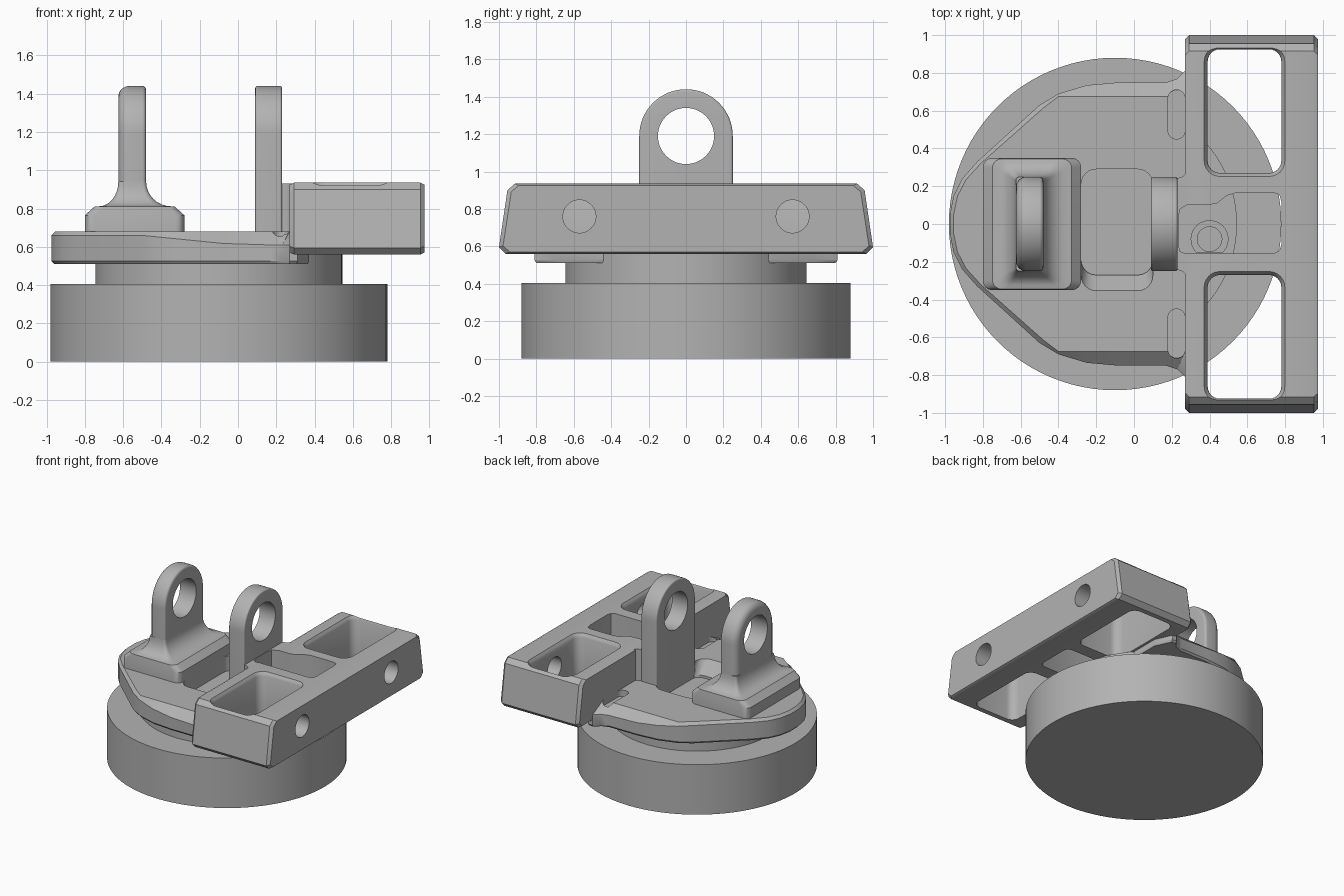
import bpy, bmesh
from math import sin, cos, pi, radians

if "Cube" in bpy.data.objects:
    bpy.data.objects.remove(bpy.data.objects["Cube"])

grey = bpy.data.materials.new("plain grey")
grey.use_nodes = True
GREY = (0.45, 0.45, 0.45, 1)
grey.diffuse_color = GREY
grey.node_tree.nodes["Principled BSDF"].inputs["Base Color"].default_value = GREY


def loft(name, rings):
    """Closed solid through a list of equal-length point rings."""
    bm = bmesh.new()
    loops = [[bm.verts.new(p) for p in ring] for ring in rings]
    n = len(loops[0])
    for a, b in zip(loops, loops[1:]):
        for i in range(n):
            j = (i + 1) % n
            bm.faces.new((a[i], a[j], b[j], b[i]))
    bm.faces.new(loops[0][::-1])
    bm.faces.new(loops[-1])
    bmesh.ops.recalc_face_normals(bm, faces=bm.faces)
    mesh = bpy.data.meshes.new(name)
    bm.to_mesh(mesh)
    bm.free()
    mesh.materials.append(grey)
    ob = bpy.data.objects.new(name, mesh)
    bpy.context.collection.objects.link(ob)
    return ob


def rounded(x0, x1, y0, y1, r, z, n=6):
    """Rounded rectangle ring at height z."""
    corners = [(x1 - r, y1 - r, 0), (x0 + r, y1 - r, 1), (x0 + r, y0 + r, 2), (x1 - r, y0 + r, 3)]
    return [(cx + r * cos((q + k / n) * pi / 2), cy + r * sin((q + k / n) * pi / 2), z)
            for cx, cy, q in corners for k in range(n + 1)]


def disc(name, x, y, r, z0, z1, n=96):
    return loft(name, [[(x + r * cos(2 * pi * k / n), y + r * sin(2 * pi * k / n), z)
                        for k in range(n)] for z in (z0, z1)])


def rod(name, y, z, r, x0, x1, n=48):
    """Cylinder lying along x."""
    return loft(name, [[(x, y + r * cos(2 * pi * k / n), z + r * sin(2 * pi * k / n))
                        for k in range(n)] for x in (x0, x1)])


def apply(ob, kind, **settings):
    m = ob.modifiers.new(kind.lower(), kind)
    for key, value in settings.items():
        setattr(m, key, value)
    bpy.context.view_layer.objects.active = ob
    bpy.ops.object.modifier_apply(modifier=m.name)


def cut(ob, *cutters):
    for c in cutters:
        apply(ob, 'BOOLEAN', operation='DIFFERENCE', solver='EXACT', object=c)
        bpy.data.objects.remove(c)


def smooth(ob):
    bpy.ops.object.select_all(action='DESELECT')
    ob.select_set(True)
    bpy.context.view_layer.objects.active = ob
    bpy.ops.object.shade_smooth_by_angle(angle=radians(30))


# Round base and neck
base = disc("base_disc", -0.1, 0, 0.88, 0, 0.405)
neck = disc("neck", -0.1, 0, 0.645, 0.4, 0.56)

# Centre pocket outline, shared by the block and the plate
def centre_pocket():
    out = [(0.27, -0.155), (0.74, -0.155), (0.77, -0.14), (0.78, -0.11), (0.78, 0.12),
           (0.77, 0.155), (0.74, 0.165), (0.54, 0.165), (0.49, 0.15), (0.44, 0.11),
           (0.39, 0.1), (0.28, 0.1), (0.245, 0.08), (0.235, 0.04), (0.235, -0.11), (0.245, -0.145)]
    return loft("centre_cutter", [[(x, y, z) for x, y in out] for z in (0.54, 1)])


# Swivel plate: pointed nose, sloping ledges along both sides
half = [(-0.975, 0.05), (-0.955, 0.15), (-0.91, 0.24), (-0.83, 0.33), (-0.5, 0.63),
        (-0.4, 0.69), (-0.25, 0.735), (-0.08, 0.75), (0.17, 0.75), (0.23, 0.77),
        (0.27, 0.81), (0.31, 0.81), (0.37, 0.68)]
outline = half + [(x, -y) for x, y in reversed(half)]


def ledge(x):
    return 0.66 - 0.05 * min(1, max(0, (x + 0.5) / 0.5))


def top_point(x, y):
    limit = 0.675 if x > -0.45 else abs(y) * 0.975
    return (x + 0.02 if x <= -0.45 else x, max(-limit, min(limit, y)), 0.68)


plate = loft("swivel_plate", [
    [(x * 0.985, y * 0.985, 0.51) for x, y in outline],
    [(x, y, 0.525) for x, y in outline],
    [(x, y, ledge(x)) for x, y in outline],
    [top_point(x, y) for x, y in outline]])
recess = loft("recess_cutter", [rounded(-0.28, 0.1, -0.27, 0.29, 0.08, 0.53),
                                rounded(-0.28, 0.1, -0.27, 0.29, 0.08, 0.58),
                                rounded(-0.28, 0.1, -0.37, 0.29, 0.08, 0.7)])
slots = [loft("slot_cutter", [rounded(0.18, 0.27, min(s * 0.45, s * 0.71), max(s * 0.45, s * 0.71),
                                      0.044, z) for z in (0.63, 0.72)]) for s in (-1, 1)]
cut(plate, recess, centre_pocket(), *slots)

# Cross block with sloping ends
side = [(0.965, 0.56), (1.0, 0.595), (0.955, 0.9), (0.915, 0.935)]
section = side + [(-y, z) for y, z in reversed(side)]


def block_ring(x, d):
    return [(x, y * (1 - d), 0.7475 + (z - 0.7475) * (1 - 2.5 * d)) for y, z in section]


block = loft("cross_block", [block_ring(0.27, 0.022), block_ring(0.292, 0),
                             block_ring(0.953, 0), block_ring(0.975, 0.022)])
pockets, bolts = [], []
for s in (-1, 1):
    rings = []
    for z, d in ((0.5, 0.02), (0.905, 0.02), (0.92, 0.012), (0.937, 0), (1, 0)):
        lo, hi = 0.25 + d, 0.945 - d
        y0, y1 = (lo, hi) if s > 0 else (-hi, -lo)
        rings.append(rounded(0.37 + d, 0.8 - d, y0, y1, 0.085 - d, z))
    pockets.append(loft("pocket_cutter", rings))
    bolts.append(rod("bolt_cutter", s * 0.57, 0.76, 0.088, 0.7, 1.1))
cut(block, centre_pocket(), *pockets, *bolts)

# Tongue joining block to the right lug, flared into the block face
flare = [(0.2, 0.235), (0.225, 0.24), (0.255, 0.25), (0.28, 0.27), (0.295, 0.3)]
tongue_outline = flare + [(x, -y) for x, y in reversed(flare)]
tongue = loft("tongue", [[(x, y, z) for x, y in tongue_outline] for z in (0.56, 0.932)])
cut(tongue, centre_pocket())

# Screw ring on the floor of the centre pocket
screw = disc("screw_ring", 0.4, -0.08, 0.1, 0.55, 0.58, 40)
cut(screw, disc("screw_cutter", 0.4, -0.08, 0.065, 0.54, 0.6, 40), )
cut(screw, loft("trim_cutter", [rounded(0.2, 0.6, -0.4, -0.154, 0.02, z) for z in (0.5, 0.7)]))


# Arched lugs with a pin hole along x
def lug(name, x0, x1, bottom, r0, r1):
    steps = 5
    def ring(x, d):
        r = 0.25 - d
        arch = [(x, r * cos(pi * k / 32), 1.19 + r * sin(pi * k / 32)) for k in range(33)]
        return [(x, r, bottom)] + arch + [(x, -r, bottom)]
    angles = [pi / 2 * k / steps for k in range(steps + 1)]
    rings = [ring(x0 + r0 * (1 - cos(a)), r0 * (1 - sin(a))) for a in angles]
    rings += [ring(x1 - r1 * (1 - cos(a)), r1 * (1 - sin(a))) for a in reversed(angles)]
    ob = loft(name, rings)
    cut(ob, rod("pin_cutter", 0, 1.19, 0.15, x0 - 0.1, x1 + 0.1))
    return ob


right_lug = lug("inner_lug", 0.09, 0.23, 0.56, 0.012, 0.012)
left_lug = lug("outer_lug", -0.625, -0.48, 0.8, 0.055, 0.02)

# Foot of the outer lug: chamfered pad flaring up into the arch
foot_rings = [rounded(-0.8, -0.28, -0.35, 0.35, 0.05, 0.66),
              rounded(-0.8, -0.28, -0.35, 0.35, 0.05, 0.765),
              rounded(-0.75, -0.33, -0.345, 0.345, 0.05, 0.81)]
for k in range(9):
    a = pi / 2 * k / 8
    out, z = 1 - sin(a), 0.812 + 0.13 * (1 - cos(a))
    hy = 0.25 + 0.09 * out
    foot_rings.append(rounded(-0.625 - 0.1 * out, -0.48 + 0.13 * out, -hy, hy,
                              0.02 + 0.03 * out, z))
foot = loft("outer_lug_foot", foot_rings)

for ob in (base, neck, plate, block, tongue, screw, right_lug, left_lug, foot):
    smooth(ob)
